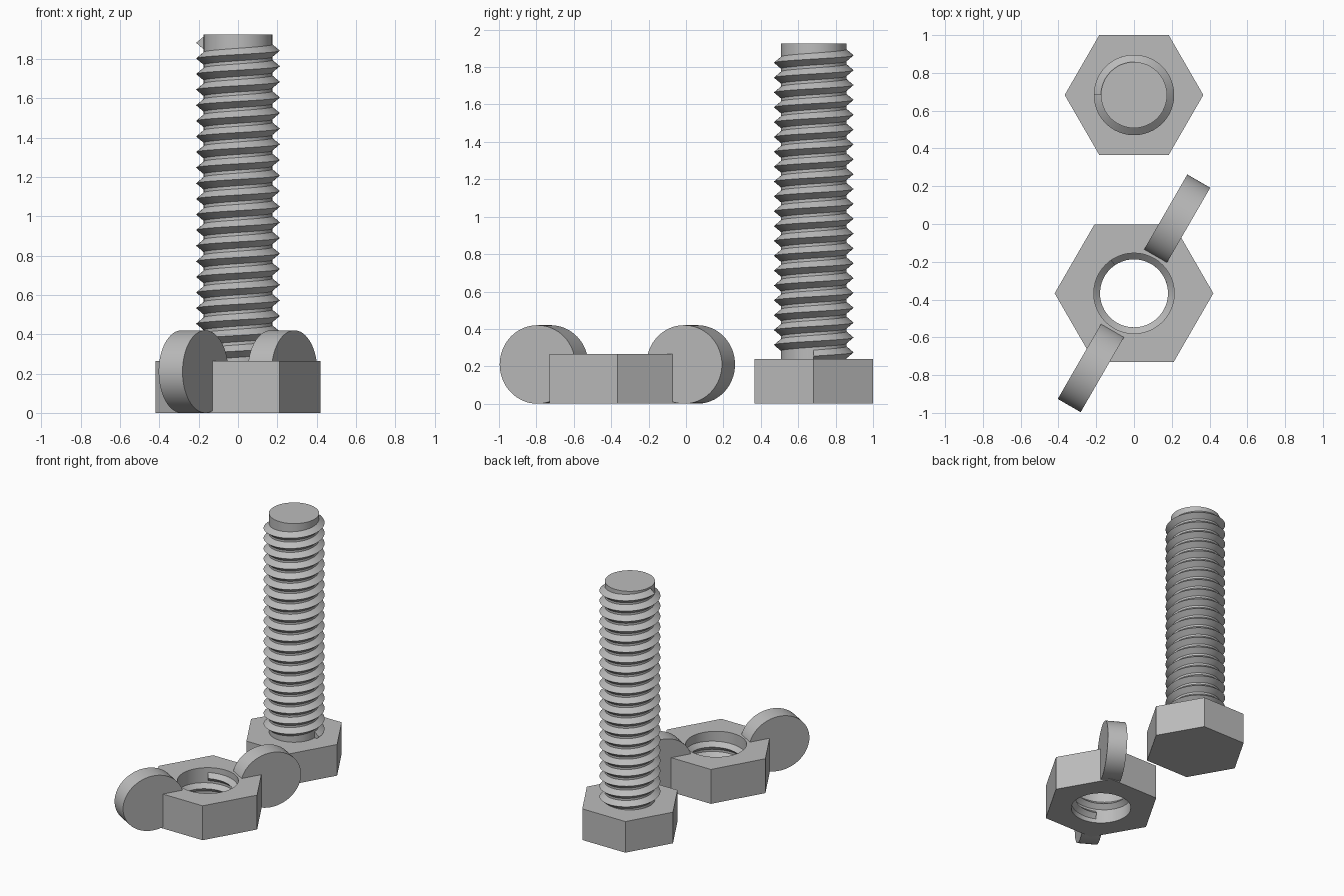
import bpy
import bmesh
from math import cos, sin, pi, radians, tau
from mathutils import Matrix, Vector

cube = bpy.data.objects.get("Cube")
if cube:
    bpy.data.objects.remove(cube, do_unlink=True)

steel = bpy.data.materials.new("steel grey")
steel.use_nodes = True
steel.diffuse_color = (0.5, 0.5, 0.5, 1)
steel.node_tree.nodes["Principled BSDF"].inputs["Base Color"].default_value = (0.5, 0.5, 0.5, 1)

SIDES = 48
PITCH = 0.0794
ROOT, CREST = 0.175, 0.213
BOLT = Vector((0, 0.683, 0))
NUT = Vector((0, -0.367, 0))


def finish(bm, name, location, angle=30):
    """Turn a bmesh into a named, shaded object."""
    bmesh.ops.recalc_face_normals(bm, faces=bm.faces)
    mesh = bpy.data.meshes.new(name)
    bm.to_mesh(mesh)
    bm.free()
    mesh.materials.append(steel)
    obj = bpy.data.objects.new(name, mesh)
    obj.location = location
    bpy.context.collection.objects.link(obj)
    bpy.ops.object.select_all(action='DESELECT')
    obj.select_set(True)
    bpy.context.view_layer.objects.active = obj
    bpy.ops.object.shade_smooth_by_angle(angle=radians(angle))
    return obj


def cylinder(name, location, radius, z0, z1, sides):
    bm = bmesh.new()
    bmesh.ops.create_cone(bm, cap_ends=True, segments=sides, radius1=radius, radius2=radius,
                          depth=z1 - z0, matrix=Matrix.Translation((0, 0, (z0 + z1) / 2)))
    # Put a corner of the polygon on the x axis
    bmesh.ops.rotate(bm, verts=bm.verts, matrix=Matrix.Rotation(pi / 2, 3, 'Z'))
    return finish(bm, name, location)


def thread(name, location, base, tip, z0, start, turns, half):
    """Sweep a triangular ridge along a right-handed helix."""
    bm = bmesh.new()
    steps = round(turns * SIDES)
    previous = None
    for i in range(steps + 1):
        t = turns * i / steps
        a, z = start + tau * t, z0 + PITCH * t
        ring = [bm.verts.new((r * cos(a), r * sin(a), z + dz))
                for r, dz in ((base, -half), (tip, 0), (base, half))]
        if previous:
            for j in range(3):
                k = (j + 1) % 3
                bm.faces.new((previous[j], previous[k], ring[k], ring[j]))
        else:
            bm.faces.new(ring)
        previous = ring
    bm.faces.new(previous)
    return finish(bm, name, location)


def hex_nut(name, location, corner, bore, height):
    """Hexagonal body with a round through-hole."""
    bm = bmesh.new()
    columns = []
    for i in range(SIDES):
        a = tau * i / SIDES
        edge = corner * cos(pi / 6) / cos(a % (pi / 3) - pi / 6)
        columns.append([bm.verts.new((r * cos(a), r * sin(a), z))
                        for r, z in ((edge, 0), (edge, height), (bore, height), (bore, 0))])
    for i, col in enumerate(columns):
        nxt = columns[(i + 1) % SIDES]
        for j in range(4):
            k = (j + 1) % 4
            bm.faces.new((col[j], nxt[j], nxt[k], col[k]))
    return finish(bm, name, location)


def wing(name, angle):
    """Upright rounded plate pointing outward from the nut."""
    bm = bmesh.new()
    bmesh.ops.create_cone(bm, cap_ends=True, segments=64, radius1=1, radius2=1, depth=0.14)
    bmesh.ops.scale(bm, verts=bm.verts, vec=(0.233, 0.21, 1))
    bmesh.ops.rotate(bm, verts=bm.verts, matrix=Matrix.Rotation(pi / 2, 3, 'X'))
    bmesh.ops.translate(bm, verts=bm.verts, vec=(0.453, 0, 0.21))
    bmesh.ops.rotate(bm, verts=bm.verts, matrix=Matrix.Rotation(angle, 3, 'Z'))
    return finish(bm, name, NUT)


# Bolt
cylinder("bolt_head", BOLT, 0.367, 0, 0.24, 6)
cylinder("bolt_shaft", BOLT, ROOT, 0.23, 1.925, SIDES)
thread("bolt_thread", BOLT, ROOT - 0.005, CREST, 0.255, 0, 20.5, 0.036)

# Wing nut
hex_nut("nut_body", NUT, 0.42, CREST, 0.265)
thread("nut_thread", NUT, CREST + 0.005, 0.18, 0.063, radians(240), 1.68, 0.036)
wing("left_wing", radians(60))
wing("right_wing", radians(240))
